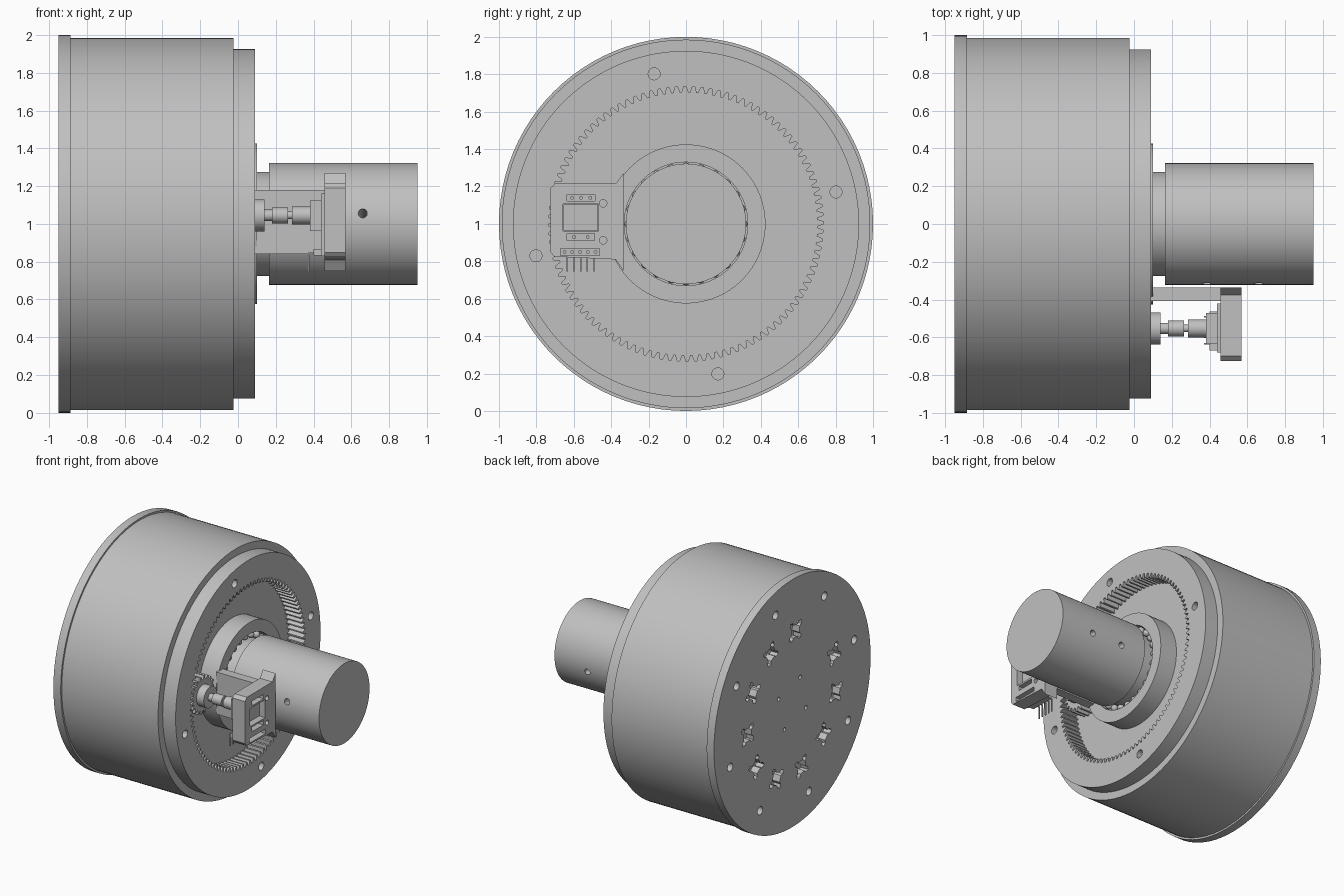
import bpy, bmesh, math
from mathutils import Matrix, Vector

cube = bpy.data.objects.get("Cube")
if cube:
    bpy.data.objects.remove(cube)

grey = bpy.data.materials.new("light grey")
grey.use_nodes = True
COLOUR = (0.527, 0.527, 0.527, 1)
grey.diffuse_color = COLOUR
grey.node_tree.nodes["Principled BSDF"].inputs["Base Color"].default_value = COLOUR


def loft(bm, rings, closed=False):
    """Skin equal rings of points; cap the ends unless closed."""
    loops = [[bm.verts.new(p) for p in ring] for ring in rings]
    n = len(loops[0])
    pairs = list(zip(loops, loops[1:]))
    if closed:
        pairs.append((loops[-1], loops[0]))
    else:
        bm.faces.new(loops[0])
        bm.faces.new(loops[-1])
    for a, b in pairs:
        for i in range(n):
            j = (i + 1) % n
            bm.faces.new((a[i], a[j], b[j], b[i]))


def circle(x, r, n, y=0, z=1):
    """Circle about an x axis; r may be a function of the step."""
    pts = []
    for i in range(n):
        a = math.tau * i / n
        q = r(i) if callable(r) else r
        pts.append((x, y + q * math.cos(a), z + q * math.sin(a)))
    return pts


def lathe(bm, profile, n=128, y=0, z=1, closed=False):
    loft(bm, [circle(x, r, n, y, z) for x, r in profile], closed)


def prism(bm, pts, x0, x1):
    loft(bm, [[(x, y, z) for y, z in pts] for x in (x0, x1)])


def box(bm, x, y, z):
    prism(bm, [(y[0], z[0]), (y[1], z[0]), (y[1], z[1]), (y[0], z[1])], *x)


def polar(radius, degrees):
    """Point about the main axis, angle from the top toward the front."""
    a = math.radians(degrees)
    return -radius * math.sin(a), 1 + radius * math.cos(a)


def make_object(name, bm):
    bmesh.ops.recalc_face_normals(bm, faces=bm.faces)
    mesh = bpy.data.meshes.new(name)
    bm.to_mesh(mesh)
    bm.free()
    obj = bpy.data.objects.new(name, mesh)
    bpy.context.collection.objects.link(obj)
    return obj


def finish(name, bm, cut=None):
    """Make the part, cut its holes and shade it."""
    obj = make_object(name, bm)
    obj.data.materials.append(grey)
    if cut:
        cutter = make_object("cutter", cut)
        cutter.hide_render = True
        mod = obj.modifiers.new("holes", "BOOLEAN")
        mod.operation = "DIFFERENCE"
        mod.solver = "EXACT"
        mod.object = cutter
        bpy.context.view_layer.update()
        deps = bpy.context.evaluated_depsgraph_get()
        mesh = bpy.data.meshes.new_from_object(obj.evaluated_get(deps))
        obj.modifiers.clear()
        obj.data = mesh
        bpy.data.objects.remove(cutter)
    for face in obj.data.polygons:
        face.use_smooth = True
    obj.data.set_sharp_from_angle(angle=math.radians(30))
    return obj


# Drum, hollow behind the end cap
bm = bmesh.new()
lathe(bm, [(-0.75, 0.9), (-0.885, 0.9), (-0.885, 0.985), (-0.025, 0.985),
           (-0.025, 0.8), (-0.05, 0.8)])
finish("drum", bm)

# End cap with bolt holes and eared square pockets (one position is blank)
bm, cut = bmesh.new(), bmesh.new()
lathe(bm, [(-0.95, 1), (-0.885, 1)], 96)
for k in range(8):
    lathe(cut, [(-1, 0.033), (-0.8, 0.033)], 20, *polar(0.82, 30 + 45 * k))
for k in range(4):
    lathe(cut, [(-1, 0.016), (-0.8, 0.016)], 16, *polar(0.2, 30 + 90 * k))
h = 0.05
ear = [(h, 0.5 * h), (1.4 * h, 0.8 * h), (1.4 * h, 1.4 * h), (0.8 * h, 1.4 * h), (0.5 * h, h)]
for k in range(1, 11):
    angle = 37 + 360 / 11 * k
    centre = Vector(polar(0.57, angle))
    star = [centre + Matrix.Rotation(math.radians(angle + 90 * q), 2) @ Vector(p)
            for q in range(4) for p in ear]
    prism(cut, star, -1, -0.8)
finish("end_cap", bm, cut)

# Front flange with internal gear teeth
bm, cut = bmesh.new(), bmesh.new()
TEETH = 100
n = TEETH * 4


def ring_tooth(i):
    return 0.735 if i % 4 < 2 else 0.702


loft(bm, [circle(-0.06, 0.925, n), circle(0.09, 0.925, n),
          circle(0.09, ring_tooth, n), circle(-0.06, ring_tooth, n)], closed=True)
for k in range(4):
    lathe(cut, [(-0.02, 0.032), (0.2, 0.032)], 20, *polar(0.82, 12 + 90 * k))
finish("ring_gear_flange", bm, cut)

# Bearing boss and its balls
bm = bmesh.new()
lathe(bm, [(-0.06, 0.425), (0.1, 0.425), (0.1, 0.33), (-0.06, 0.33)], 96, closed=True)
finish("bearing_boss", bm)
bm = bmesh.new()
for k in range(24):
    y, z = polar(0.302, 15 * k)
    bmesh.ops.create_icosphere(bm, subdivisions=2, radius=0.027,
                               matrix=Matrix.Translation((0.06, y, z)))
finish("bearing_balls", bm)

# Stepped main shaft with two cross holes
bm, cut = bmesh.new(), bmesh.new()
lathe(bm, [(-0.06, 0.275), (0.165, 0.275), (0.165, 0.322), (0.95, 0.322)], 96)
for x in (0.385, 0.66):
    bmesh.ops.create_cone(
        cut, cap_ends=True, segments=20, radius1=0.024, radius2=0.024, depth=1,
        matrix=Matrix.Translation((x, 0, 1)) @ Matrix.Rotation(math.radians(80), 4, "X"))
finish("main_shaft", bm, cut)

# Pinion and stepped sensor spindle
PY, PZ = -0.553, 1.045
bm = bmesh.new()


def pinion_tooth(i):
    return 0.125 if i % 4 < 2 else 0.152


loft(bm, [circle(x, pinion_tooth, 80, PY, PZ) for x in (-0.04, 0.075)])
finish("pinion", bm)
bm = bmesh.new()
lathe(bm, [(0.07, 0.085), (0.14, 0.085), (0.14, 0.03), (0.18, 0.03), (0.18, 0.042),
           (0.265, 0.042), (0.265, 0.02), (0.285, 0.02), (0.285, 0.047), (0.39, 0.047)],
      32, PY, PZ)
finish("sensor_spindle", bm)

# Bracket arm standing on the boss
bm = bmesh.new()
box(bm, (0.09, 0.47), (-0.408, -0.335), (0.84, 1.18))
finish("bracket_arm", bm)

# Sensor bracket with window, slots and screw holes
bm, cut = bmesh.new(), bmesh.new()
outline = [(-0.335, 1.27), (-0.375, 1.215), (-0.7, 1.215), (-0.725, 1.19),
           (-0.725, 0.85), (-0.705, 0.825), (-0.375, 0.81), (-0.335, 0.75)]
prism(bm, outline, 0.458, 0.57)
box(cut, (0.4, 0.6), (-0.658, -0.468), (0.962, 1.107))
slots = [(-0.635, -0.487, 1.14, 3), (-0.635, -0.49, 0.93, 2), (-0.67, -0.463, 0.85, 5)]
for y0, y1, z, pins in slots:
    box(cut, (0.4, 0.6), (y0, y1), (z - 0.018, z + 0.018))
for z in (1.11, 0.912):
    lathe(cut, [(0.4, 0.02), (0.6, 0.02)], 20, -0.443, z)
finish("sensor_bracket", bm, cut)

# Circuit board, sensor body and connector
bm = bmesh.new()
box(bm, (0.44, 0.459), (-0.68, -0.42), (0.83, 1.16))
finish("circuit_board", bm)
bm = bmesh.new()
box(bm, (0.38, 0.44), (-0.635, -0.47), (0.962, 1.125))
box(bm, (0.44, 0.52), (-0.655, -0.47), (0.965, 1.105))
finish("sensor_body", bm)
bm = bmesh.new()
box(bm, (0.4, 0.445), (-0.67, -0.463), (0.832, 0.868))
finish("connector", bm)

# Solder pins in the slots and bent header pins below
bm = bmesh.new()
for y0, y1, z, pins in slots:
    for k in range(pins):
        lathe(bm, [(0.45, 0.01), (0.5, 0.01)], 12, y0 + (y1 - y0) * (k + 0.5) / pins, z)
finish("solder_pins", bm)
bm = bmesh.new()
for k in range(5):
    y = -0.635 + 0.036 * k
    box(bm, (0.371, 0.379), (y - 0.004, y + 0.004), (0.745, 0.85))
    box(bm, (0.371, 0.405), (y - 0.004, y + 0.004), (0.842, 0.85))
finish("header_pins", bm)
